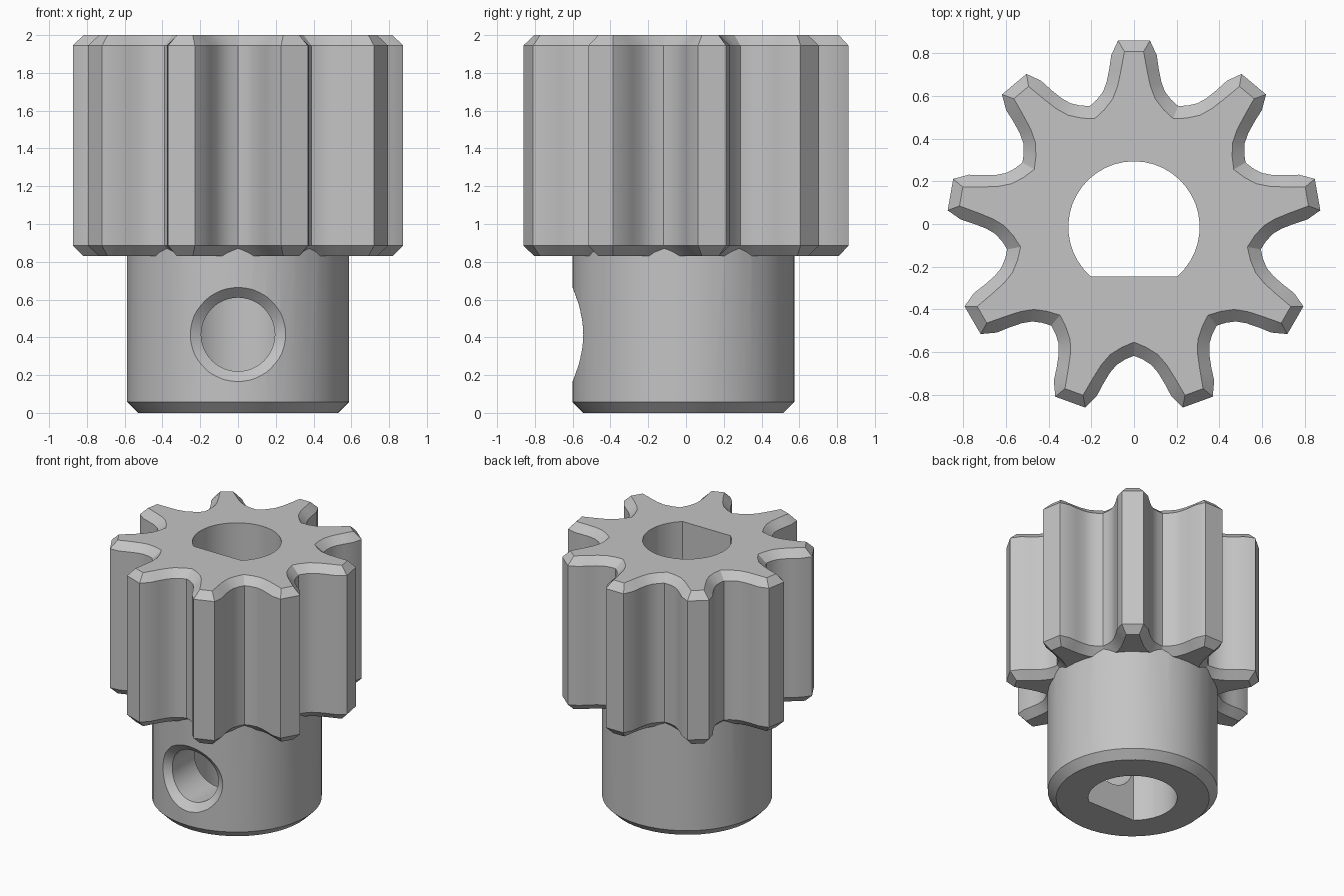
import bpy, bmesh
from math import sin, cos, pi, sqrt, radians, asin

cube = bpy.data.objects.get("Cube")
if cube:
    bpy.data.objects.remove(cube, do_unlink=True)

TEETH = 9
HUB_R = 0.588
BORE_R = 0.308
CHAMFER = 0.055
CENTRE_Y = -0.014

steel = bpy.data.materials.new("grey_steel")
steel.use_nodes = True
grey = (0.55, 0.55, 0.55, 1)
steel.diffuse_color = grey
steel.node_tree.nodes["Principled BSDF"].inputs["Base Color"].default_value = grey


def loft(name, rings):
    """Skin a closed solid through rings of equal point count."""
    bm = bmesh.new()
    loops = [[bm.verts.new(p) for p in ring] for ring in rings]
    n = len(loops[0])
    for a, b in zip(loops, loops[1:]):
        for i in range(n):
            j = (i + 1) % n
            bm.faces.new((a[i], a[j], b[j], b[i]))
    bm.faces.new(loops[0][::-1])
    bm.faces.new(loops[-1])
    bmesh.ops.recalc_face_normals(bm, faces=bm.faces)
    mesh = bpy.data.meshes.new(name)
    bm.to_mesh(mesh)
    bm.free()
    mesh.materials.append(steel)
    obj = bpy.data.objects.new(name, mesh)
    bpy.context.collection.objects.link(obj)
    return obj


def combine(target, other, operation):
    """Apply an exact boolean and remove the operand."""
    mod = target.modifiers.new(operation.lower(), "BOOLEAN")
    mod.operation = operation
    mod.solver = "EXACT"
    mod.object = other
    bpy.context.view_layer.objects.active = target
    bpy.ops.object.modifier_apply(modifier=mod.name)
    bpy.data.objects.remove(other, do_unlink=True)


def circle(r, z, n=48):
    return [(r * cos(2 * pi * i / n), r * sin(2 * pi * i / n), z) for i in range(n)]


def gear_ring(half, z):
    """Mirror half a tooth (radius, offset) and repeat it around the axis."""
    tooth = [(r, -u) for r, u in half[:0:-1]] + [(half[0][0], -half[0][1])] + half[:-1]
    pts = []
    for k in range(TEETH):
        a = pi / 2 + 2 * pi * k / TEETH
        pts += [(r * cos(a) - u * sin(a), r * sin(a) + u * cos(a), z) for r, u in tooth]
    return pts


# Toothed section with chamfered ends; each half tooth runs from tip to root
root = radians(180 / TEETH)
outer = [(0.874, 0.075), (0.805, 0.107), (0.74, 0.116), (0.68, 0.128),
         (0.635, 0.145), (0.597, 0.174), (0.604 * cos(root), 0.604 * sin(root))]
inner = [(0.823, 0.045), (0.79, 0.051), (0.73, 0.062), (0.66, 0.077),
         (0.60, 0.10), (0.55, 0.139), (0.54 * cos(root), 0.54 * sin(root))]
pinion = loft("pinion_gear", [
    gear_ring(inner, 0.83), gear_ring(outer, 0.83 + CHAMFER),
    gear_ring(outer, 2 - CHAMFER), gear_ring(inner, 2)])

# Round hub with a chamfered foot
hub = loft("hub", [circle(HUB_R - 0.058, 0), circle(HUB_R, 0.058), circle(HUB_R, 1.5)])
combine(pinion, hub, "UNION")

# D-shaped shaft bore, flat towards the front
flat = asin(0.2325 / BORE_R)
STEPS = 32
sweep = [-flat + (pi + 2 * flat) * i / STEPS for i in range(STEPS + 1)]
bore = loft("bore_cutter", [[(BORE_R * cos(a), BORE_R * sin(a), z) for a in sweep]
                            for z in (-0.2, 2.2)])
combine(pinion, bore, "DIFFERENCE")


# Set screw hole with a countersink that follows the hub surface
def screw_ring(r, depth=None, y=None):
    ring = []
    for x, z, _ in circle(r, 0):
        ring.append((x, y if y is not None else depth - sqrt(HUB_R ** 2 - x * x), 0.415 + z))
    return ring


screw = loft("screw_hole_cutter", [
    screw_ring(0.305, y=-0.9), screw_ring(0.305, -CHAMFER),
    screw_ring(0.195, CHAMFER), screw_ring(0.195, y=-0.05)])
combine(pinion, screw, "DIFFERENCE")

# Centre the part and smooth the curved walls
for v in pinion.data.vertices:
    v.co.y += CENTRE_Y
bpy.ops.object.select_all(action="DESELECT")
pinion.select_set(True)
bpy.context.view_layer.objects.active = pinion
bpy.ops.object.shade_smooth_by_angle(angle=radians(30))
